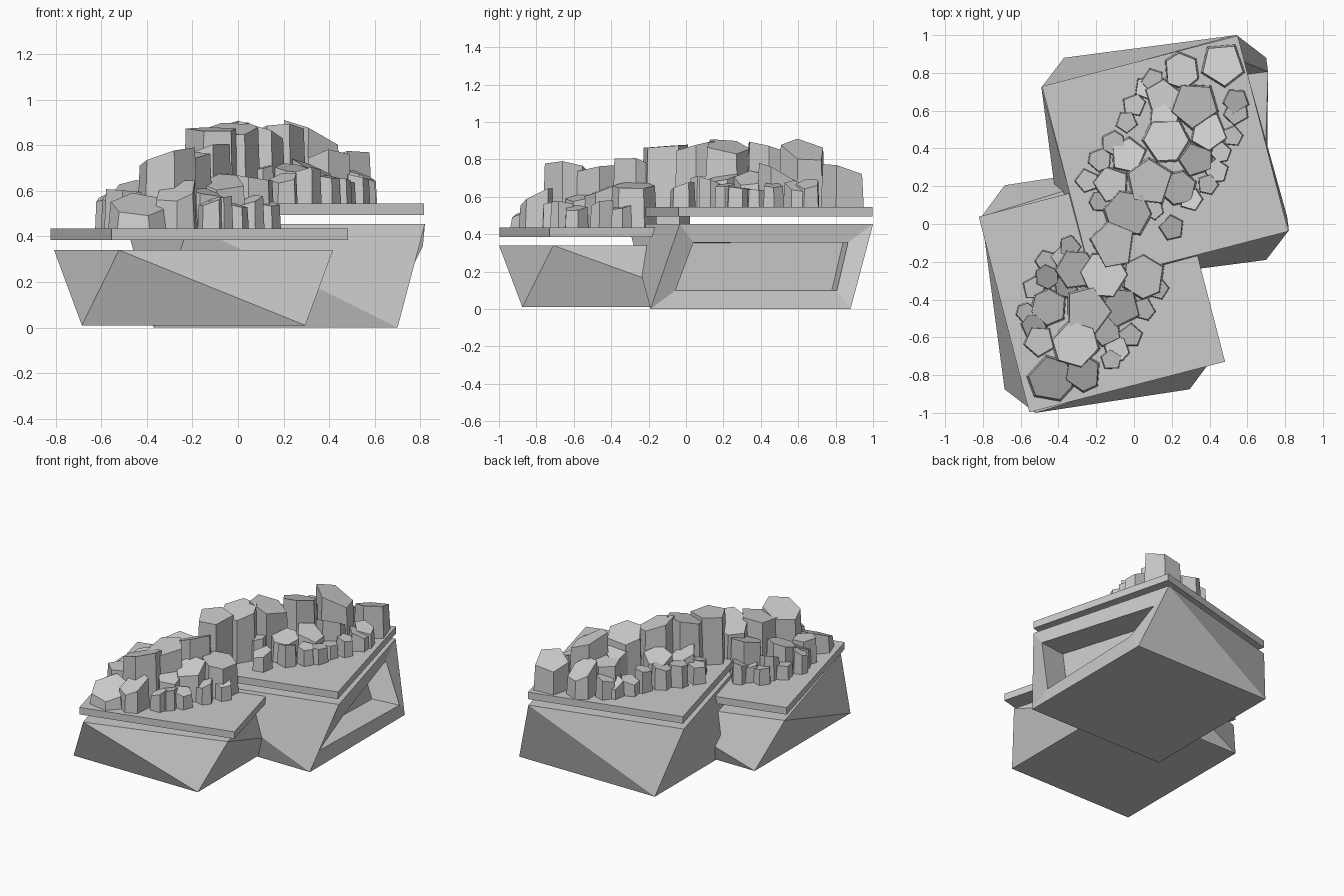
import bpy, bmesh, math, random
from mathutils import Vector

if "Cube" in bpy.data.objects:
    bpy.data.objects.remove(bpy.data.objects["Cube"])

random.seed(11)
ANG = math.radians(14.5)


def finish(name, bm):
    bmesh.ops.recalc_face_normals(bm, faces=bm.faces)
    me = bpy.data.meshes.new(name)
    bm.to_mesh(me)
    bm.free()
    ob = bpy.data.objects.new(name, me)
    bpy.context.collection.objects.link(ob)
    return ob


def loft(bm, bottom, top, split=(), frame=None):
    """Closed solid between two rings. Sides in split get an outward fold,
    side number frame gets an inset recess."""
    lo = [bm.verts.new(p) for p in bottom]
    hi = [bm.verts.new(p) for p in top]
    n = len(lo)
    bm.faces.new(lo[::-1])
    bm.faces.new(hi)
    for i in range(n):
        j = (i + 1) % n
        if i in split:
            bm.faces.new((lo[i], lo[j], hi[i]))
            bm.faces.new((lo[j], hi[j], hi[i]))
            continue
        f = bm.faces.new((lo[i], lo[j], hi[j], hi[i]))
        if i == frame:
            bm.normal_update()
            bmesh.ops.inset_individual(bm, faces=[f], thickness=0.1, use_even_offset=True)
            bm.normal_update()
            bmesh.ops.inset_individual(bm, faces=[f], thickness=0.001, depth=-0.2)


def quad(c, hx, hy, z, a=0.0):
    out = []
    for sx, sy in ((-1, -1), (1, -1), (1, 1), (-1, 1)):
        x, y = sx * hx, sy * hy
        out.append((c[0] + x * math.cos(a) - y * math.sin(a),
                    c[1] + x * math.sin(a) + y * math.cos(a), z))
    return out


BACK, FRONT = (0.165, 0.345), (-0.17, -0.345)

# Back base: twisted block with a deep recess in its right face
bm = bmesh.new()
loft(bm, quad(BACK, .535, .535, 0), quad(BACK, .535, .535, .455, math.radians(15)),
     split=(0, 2, 3), frame=1)
finish("back_base", bm)

# Front base: lower twisted block
bm = bmesh.new()
loft(bm, quad((-.195, -.335), .49, .54, .01),
     [(-.522, -1, .34), (.417, -.71, .34), (.132, .33, .34), (-.807, .04, .34)],
     split=(0, 1, 2, 3))
finish("front_base", bm)

# Floating slabs
for name, c, z in (("back_slab", BACK, .495), ("front_slab", FRONT, .385)):
    bm = bmesh.new()
    loft(bm, quad(c, .535, .535, z, ANG), quad(c, .535, .535, z + .05, ANG))
    finish(name, bm)


# Rocks: tapered five or six sided columns whose tops slant down away from the middle
def rock(bm, x, y, r, ztop, base):
    n = 5 if random.random() < .75 else 6
    a0 = random.uniform(0, math.tau)
    tilt = Vector((random.uniform(-.35, .35), random.uniform(-.35, .35))) - Vector((x, y)) * .3
    lo, hi = [], []
    for i in range(n):
        a = a0 + math.tau * i / n + random.uniform(-.15, .15)
        d = Vector((math.cos(a), math.sin(a))) * r
        lo.append((x + d.x * 1.04, y + d.y * 1.04, base))
        hi.append((x + d.x * .95, y + d.y * .95, ztop + d.dot(tilt)))
    loft(bm, lo, hi)


back_large = [
    (.47, .845, .12, .74), (.25, .81, .1, .72), (.32, .63, .13, .85), (.15, .67, .1, .75),
    (.17, .445, .125, .86), (.395, .49, .105, .73), (-.03, .36, .1, .72), (.33, .34, .095, .70),
    (.085, .22, .13, .87), (.24, .19, .095, .70), (-.12, .21, .1, .70), (-.035, .055, .13, .87),
    (.54, .65, .07, .67), (.16, .56, .08, .78), (.1, .08, .06, .7)]
front_large = [
    (-.11, -.11, .13, .87), (-.31, -.24, .11, .68), (-.16, -.27, .13, .76), (.05, -.28, .12, .66),
    (-.25, -.46, .135, .75), (-.45, -.44, .1, .62), (-.07, -.44, .11, .64), (-.31, -.635, .13, .75),
    (-.15, -.56, .09, .60), (-.5, -.62, .085, .6), (-.27, -.79, .1, .60), (-.44, -.82, .125, .54)]
back_small = [
    (.06, .72), (0, .63), (-.04, .54), (-.11, .43), (-.18, .34), (-.25, .23), (-.18, .12),
    (.54, .59), (.52, .465), (.46, .38), (.435, .28), (.39, .21), (.3, .13), (.2, -.02),
    (.1, .76)]
front_small = [
    (-.34, -.12), (-.46, -.2), (-.46, -.28), (-.53, -.34), (-.57, -.47), (-.53, -.54),
    (.13, -.345), (.05, -.45), (-.02, -.59), (-.09, -.66), (-.12, -.72), (-.38, -.18),
    (-.36, -.33)]
for name, large, small, base in (("back", back_large, back_small, .545),
                                 ("front", front_large, front_small, .435)):
    bm = bmesh.new()
    for x, y, r, z in large:
        rock(bm, x, y, r, z, base)
    finish(name + "_large_rocks", bm)
    bm = bmesh.new()
    for x, y in small:
        rock(bm, x, y, random.uniform(.055, .07), base + random.uniform(.09, .15), base)
    finish(name + "_small_rocks", bm)
